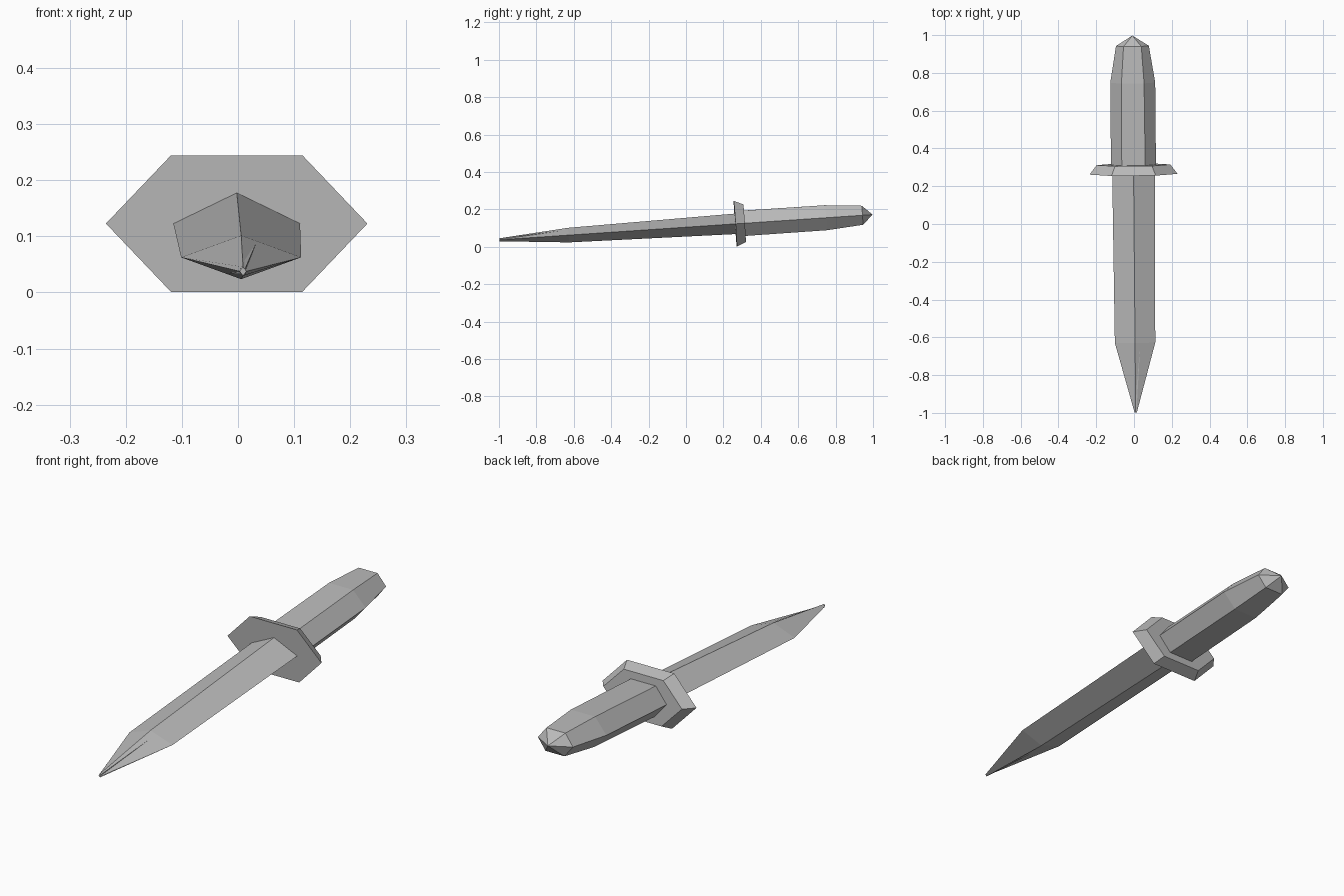
import bpy
import bmesh
from mathutils import Matrix

cube = bpy.data.objects.get("Cube")
if cube:
    bpy.data.objects.remove(cube, do_unlink=True)

grey = bpy.data.materials.new("steel_grey")
grey.use_nodes = True
colour = (0.5, 0.5, 0.5, 1)
grey.diffuse_color = colour
grey.node_tree.nodes["Principled BSDF"].inputs["Base Color"].default_value = colour

# The whole dagger lies along y with its pommel slightly raised
POSE = (Matrix.Translation((0, 0, 0.105))
        @ Matrix.Rotation(0.009, 4, "Z") @ Matrix.Rotation(0.0674, 4, "X"))


def diamond(w, h):
    return [(w, 0), (0, h), (-w, 0), (0, -h)]


def box(w, h):
    return [(w, h), (-w, h), (-w, -h), (w, -h)]


def hexagon(w, h, flat):
    return [(w, 0), (flat, h), (-flat, h), (-w, 0), (-flat, -h), (flat, -h)]


def loft(name, rings, apex=None):
    """Join (y, outline) sections into a closed solid, optionally ending in a point."""
    bm = bmesh.new()
    loops = [[bm.verts.new((x, y, z)) for x, z in outline] for y, outline in rings]
    n = len(loops[0])
    for a, b in zip(loops, loops[1:]):
        for i in range(n):
            j = (i + 1) % n
            bm.faces.new((a[i], a[j], b[j], b[i]))
    bm.faces.new(loops[0])
    if apex is None:
        bm.faces.new(loops[-1])
    else:
        point = bm.verts.new((0, apex, 0))
        for i in range(n):
            bm.faces.new((loops[-1][i], loops[-1][(i + 1) % n], point))
    bmesh.ops.recalc_face_normals(bm, faces=bm.faces[:])
    bm.transform(POSE)
    mesh = bpy.data.meshes.new(name)
    bm.to_mesh(mesh)
    bm.free()
    mesh.materials.append(grey)
    obj = bpy.data.objects.new(name, mesh)
    bpy.context.collection.objects.link(obj)


# Blade with a ridge along the middle of each side
loft("blade", [(-1.0, diamond(0.006, 0.008)),
               (-0.63, diamond(0.107, 0.039)),
               (0.28, diamond(0.113, 0.055))])

# Slim core that just breaks the surface near the tip
loft("blade_tip_core", [(-0.998, box(0.004, 0.005)), (-0.63, box(0.028, 0.0285))])

# Six-sided guard, tapering towards the handle
loft("guard", [(0.264, hexagon(0.233, 0.122, 0.117)),
               (0.314, hexagon(0.195, 0.101, 0.098))])

# Six-sided handle with a pointed pommel
loft("handle", [(0.30, hexagon(0.119, 0.068, 0.062)),
                (0.75, hexagon(0.119, 0.067, 0.060)),
                (0.945, hexagon(0.087, 0.051, 0.047))], apex=1.0)
